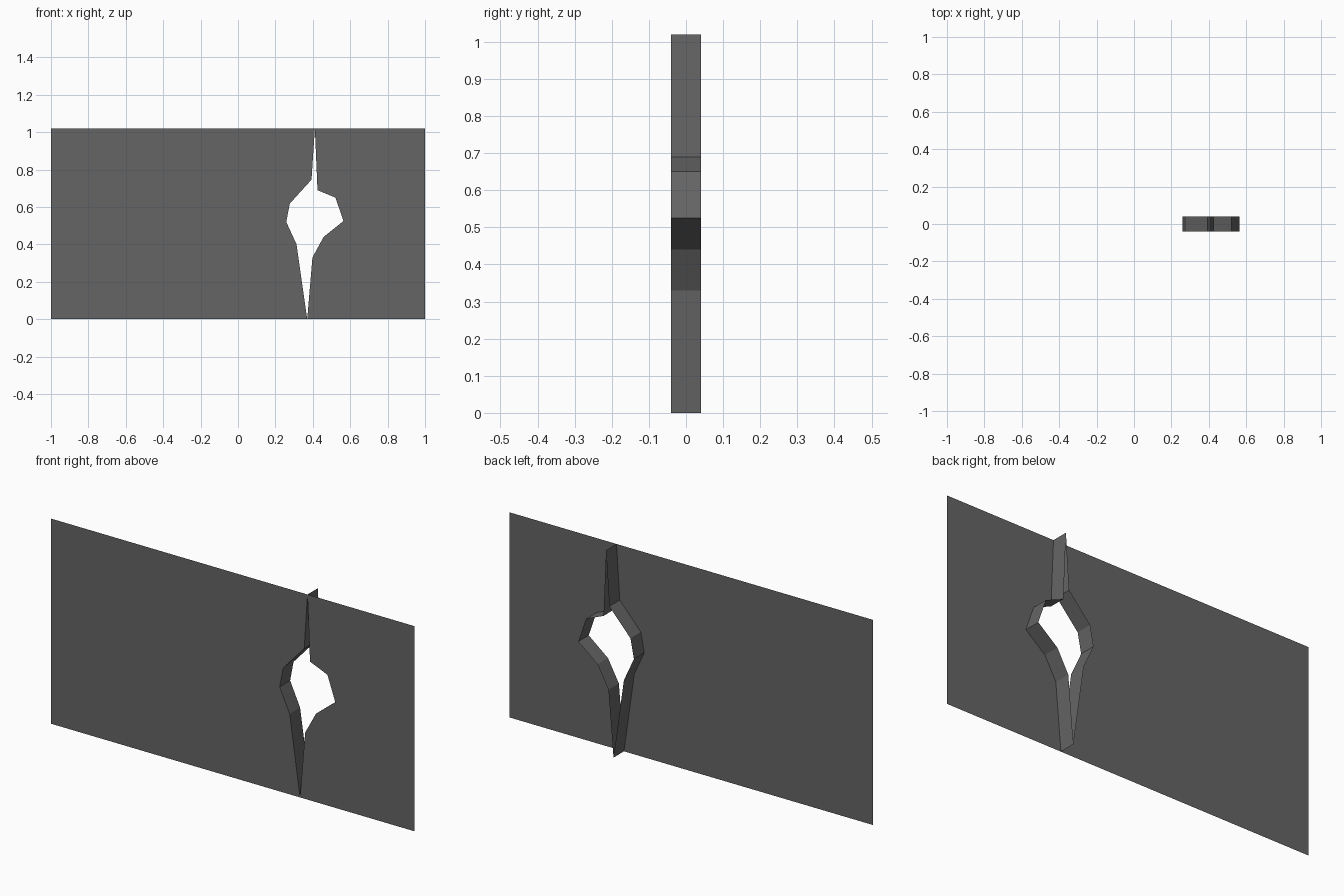
import bpy, bmesh

if "Cube" in bpy.data.objects:
    bpy.data.objects.remove(bpy.data.objects["Cube"])

DEPTH = 0.041   # half depth of the crack lining
TOP = 1.02      # wall height

# Crack outline in (x, z), each side running bottom to top
LEFT = [(0.37, 0), (0.313, 0.40), (0.258, 0.52), (0.277, 0.618), (0.393, 0.746), (0.411, TOP)]
RIGHT = [(0.37, 0), (0.398, 0.33), (0.458, 0.44), (0.564, 0.525), (0.521, 0.65), (0.425, 0.69), (0.411, TOP)]

grey = bpy.data.materials.new("dark_grey")
grey.diffuse_color = (0.13, 0.13, 0.13, 1)
grey.use_nodes = True
grey.node_tree.nodes["Principled BSDF"].inputs["Base Color"].default_value = grey.diffuse_color


def make_object(name, faces):
    bm = bmesh.new()
    for pts in faces:
        bm.faces.new([bm.verts.new(p) for p in pts])
    bmesh.ops.remove_doubles(bm, verts=bm.verts, dist=1e-5)
    me = bpy.data.meshes.new(name)
    bm.to_mesh(me)
    bm.free()
    me.materials.append(grey)
    ob = bpy.data.objects.new(name, me)
    bpy.context.collection.objects.link(ob)
    return ob


def front(pts):
    return [(x, -DEPTH, z) for x, z in pts]


def strip(pts):
    # Lining quads running from the wall face to the back
    return [[(a[0], -DEPTH, a[1]), (b[0], -DEPTH, b[1]), (b[0], DEPTH, b[1]), (a[0], DEPTH, a[1])]
            for a, b in zip(pts, pts[1:])]


# Thin wall sheet, split in two by the crack
make_object("wall_left", [front([(-1, 0)] + LEFT + [(-1, TOP)])])
make_object("wall_right", [front([(1, 0), (1, TOP)] + RIGHT[::-1])])

# Lining of the broken hole, facing into the opening
make_object("crack_lining_left", strip(LEFT[::-1])[::-1])
make_object("crack_lining_right", strip(RIGHT))

# Make the lining faces point into the opening
for name, sign in (("crack_lining_left", 1), ("crack_lining_right", -1)):
    me = bpy.data.objects[name].data
    if sum(p.normal.x * p.area for p in me.polygons) * sign < 0:
        me.flip_normals()
